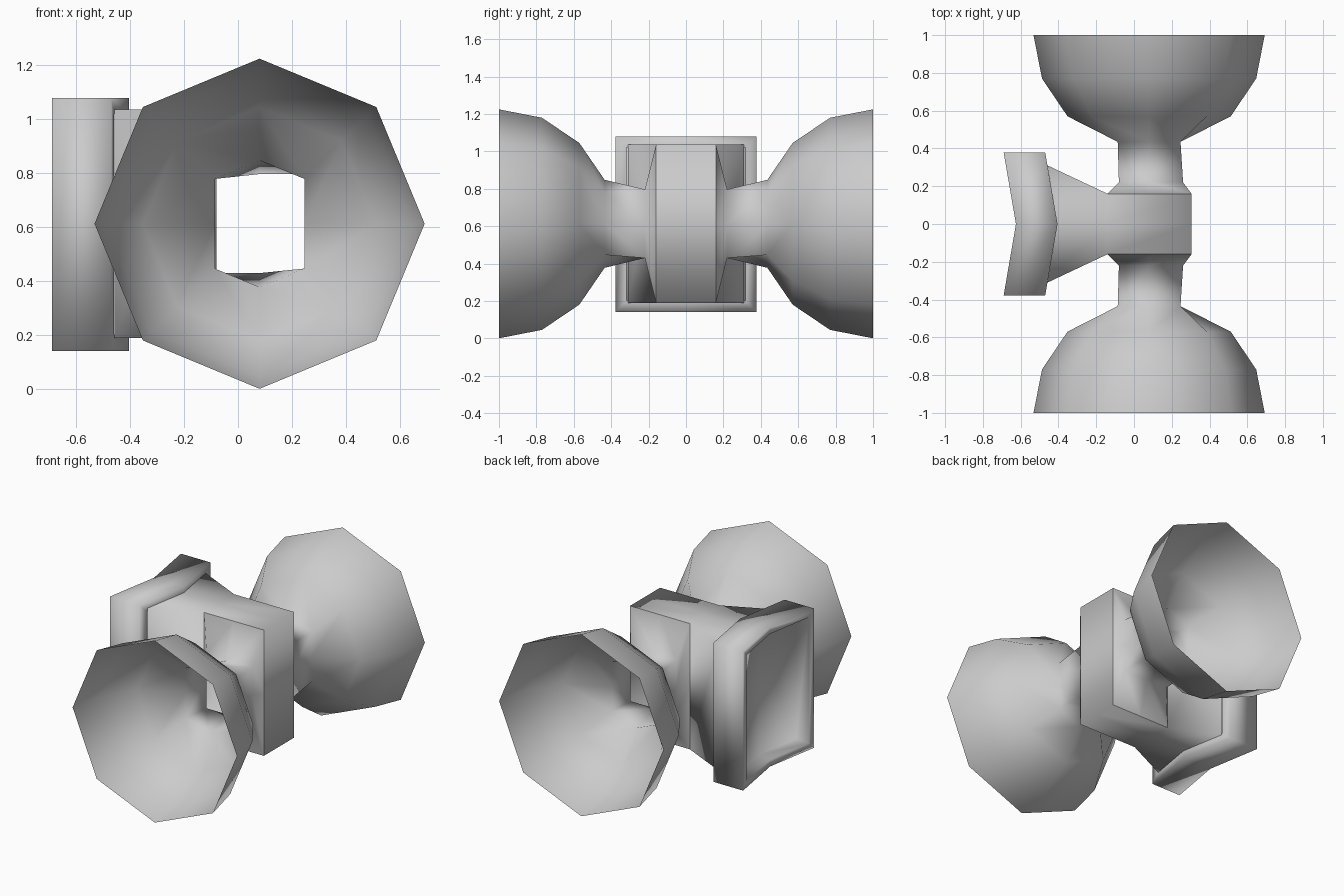
import bpy, bmesh, math

if "Cube" in bpy.data.objects:
    bpy.data.objects.remove(bpy.data.objects["Cube"])

CX, CZ = 0.08, 0.613          # axis of the two bells


def finish(name, bm):
    bmesh.ops.remove_doubles(bm, verts=bm.verts, dist=1e-5)
    bmesh.ops.recalc_face_normals(bm, faces=bm.faces)
    for f in bm.faces:
        f.smooth = True
    me = bpy.data.meshes.new(name)
    bm.to_mesh(me)
    bm.free()
    ob = bpy.data.objects.new(name, me)
    bpy.context.collection.objects.link(ob)
    return ob


def loft(bm, rings):
    """Bridge closed rings of points with quads; returns the vertex rings."""
    vr = [[bm.verts.new(p) for p in r] for r in rings]
    for a, b in zip(vr, vr[1:]):
        n = len(a)
        for i in range(n):
            j = (i + 1) % n
            bm.faces.new((a[i], a[j], b[j], b[i]))
    return vr


def octagon(y, r, side=None):
    pts = []
    for i in range(8):
        t = i * math.pi / 4
        k = side if side and i in (0, 4) else r
        pts.append((CX + k * math.cos(t), y, CZ + k * math.sin(t)))
    return pts


def box_ring(y, x0, x1, z0, z1):
    zm = CZ
    return [(x1, y, zm), (x1, y, z1), (CX, y, z1), (x0, y, z1),
            (x0, y, zm), (x0, y, z0), (CX, y, z0), (x1, y, z0)]


# bell, tube and tapered body side, mirrored front to back
bm = bmesh.new()
loft(bm, [box_ring(0.16, -0.14, 0.305, 0.19, 1.037),
          box_ring(0.22, -0.08, 0.26, 0.43, 0.797),
          octagon(0.435, 0.235, 0.166),
          octagon(0.57, 0.432),
          octagon(0.77, 0.567),
          octagon(1.0, 0.612)])
bells = finish("bells", bm)
mir = bells.modifiers.new("mirror", 'MIRROR')
mir.use_axis = (False, True, False)


# central body flaring into the back plate
def section(x, w, mid):
    z0, z1 = 0.19, 1.037
    return [(x, -w, z0), (mid, 0, z0), (x, w, z0),
            (x, w, z1), (mid, 0, z1), (x, -w, z1)]


bm = bmesh.new()
rings = loft(bm, [section(0.305, 0.16, 0.305),
                  section(-0.14, 0.16, -0.14),
                  section(-0.458, 0.31, -0.405)])
v = rings[0]
bm.faces.new((v[0], v[1], v[4], v[5]))
bm.faces.new((v[1], v[2], v[3], v[4]))
# open the body sides where the tapered sides fit
bm.normal_update()
open_sides = [f for f in bm.faces
              if abs(f.normal.y) > 0.99 and f.calc_center_median().x > -0.14]
bmesh.ops.delete(bm, geom=open_sides, context='FACES')
finish("body", bm)


# bent back plate with a shallow recess behind
def bent(x, inset):
    w, z0, z1 = 0.378 - inset, 0.142 + inset, 1.08 - inset
    e = x - 0.065 * w / 0.378
    return [(e, -w, z0), (x, 0, z0), (e, w, z0),
            (e, w, z1), (x, 0, z1), (e, -w, z1)]


bm = bmesh.new()
rings = loft(bm, [bent(-0.405, 0.06), bent(-0.405, 0),
                  bent(-0.625, 0), bent(-0.625, 0.045), bent(-0.545, 0.06)])
v = rings[-1]
bm.faces.new((v[0], v[1], v[4], v[5]))
bm.faces.new((v[1], v[2], v[3], v[4]))
finish("back_plate", bm)
